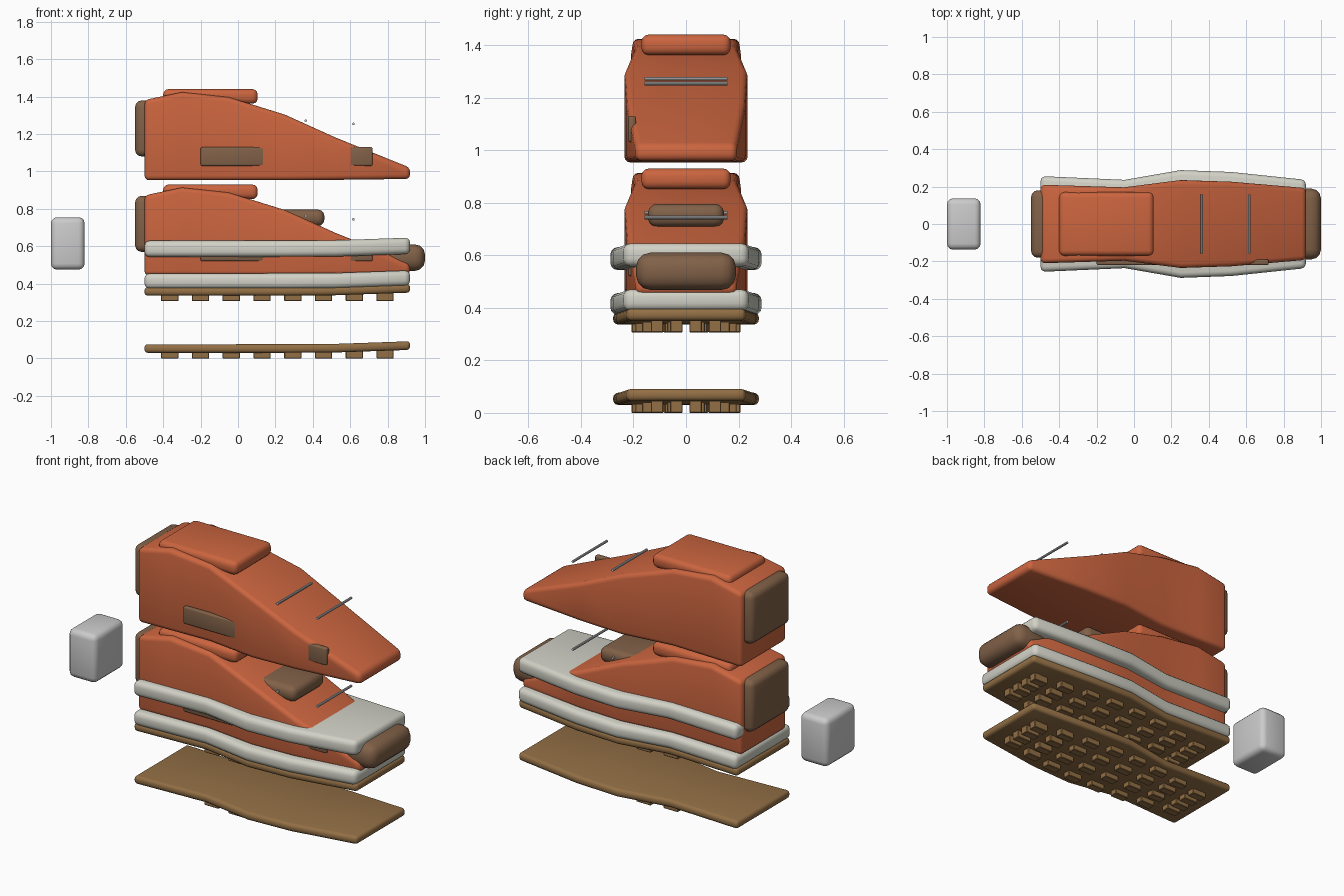
import bpy, bmesh, math
from mathutils import Matrix, Vector

if "Cube" in bpy.data.objects:
    bpy.data.objects.remove(bpy.data.objects["Cube"])


def material(name, rgb):
    m = bpy.data.materials.new(name)
    m.diffuse_color = (*rgb, 1)
    m.use_nodes = True
    m.node_tree.nodes["Principled BSDF"].inputs["Base Color"].default_value = m.diffuse_color
    return m


ORANGE = material("orange_fabric", (0.60, 0.13, 0.05))
BROWN = material("brown_leather", (0.22, 0.12, 0.065))
TAN = material("tan_rubber", (0.29, 0.16, 0.06))
WHITE = material("off_white_foam", (0.64, 0.64, 0.57))


def finish(name, bm, mat, bevel=0, segs=3):
    bmesh.ops.recalc_face_normals(bm, faces=bm.faces)
    if bevel:
        edges = [e for e in bm.edges if e.calc_face_angle(0) > 0.6]
        bmesh.ops.bevel(bm, geom=edges, offset=bevel, segments=segs,
                        profile=0.5, affect='EDGES', clamp_overlap=True)
    me = bpy.data.meshes.new(name)
    bm.to_mesh(me)
    bm.free()
    me.shade_smooth()
    me.set_sharp_from_angle(angle=math.radians(32))
    ob = bpy.data.objects.new(name, me)
    bpy.context.collection.objects.link(ob)
    if mat:
        me.materials.append(mat)
    return ob


def loft(name, stations, mat, bevel, dz=0):
    """Rectangular sections (x, half width, bottom, top) joined along x."""
    bm = bmesh.new()
    rings = [[bm.verts.new((x, y, z + dz)) for y, z in
              ((-w, b), (w, b), (w, t), (-w, t))] for x, w, b, t in stations]
    for r, s in zip(rings, rings[1:]):
        for i in range(4):
            j = (i + 1) % 4
            bm.faces.new((r[i], r[j], s[j], s[i]))
    bm.faces.new(rings[0])
    bm.faces.new(rings[-1])
    return finish(name, bm, mat, bevel)


def add_box(bm, lo, hi):
    lo, hi = Vector(lo), Vector(hi)
    bmesh.ops.create_cube(bm, size=1, matrix=Matrix.Translation((lo + hi) / 2)
                          @ Matrix.Diagonal((*(hi - lo), 1)))


def box(name, lo, hi, mat, bevel, dz=0):
    bm = bmesh.new()
    add_box(bm, lo, hi)
    ob = finish(name, bm, mat, bevel)
    ob.location.z = dz
    return ob


def lace(name, x, z):
    bm = bmesh.new()
    bmesh.ops.create_cone(bm, cap_ends=True, segments=10, radius1=0.007,
                          radius2=0.007, depth=0.315,
                          matrix=Matrix.Translation((x, 0, z))
                          @ Matrix.Rotation(math.pi / 2, 4, 'X'))
    finish(name, bm, None)


# Plan shape of the sole: x, half width, toe lift
PLAN = [(-0.5, 0.245, 0), (-0.05, 0.225, 0), (0.25, 0.277, 0),
        (0.52, 0.267, 0.002), (0.92, 0.225, 0.016)]


def slab(name, z, thick, grow, mat, bevel):
    return loft(name, [(x, w + grow, z + l, z + l + thick) for x, w, l in PLAN],
                mat, bevel)


# Outsoles with rows of tread lugs
for tag, dz in (("loose", 0), ("fitted", 0.306)):
    slab("outsole_" + tag, 0.03 + dz, 0.046, 0, TAN, 0.018)
    bm = bmesh.new()
    for i in range(8):
        x = -0.365 + 0.1645 * i
        reach = 0.11 + 0.075 * math.sin(math.pi * i / 7)
        for k in (-1, -1 / 3, 1 / 3, 1):
            y = k * reach
            add_box(bm, (x - 0.046, y - 0.024, dz),
                    (x + 0.046, y + 0.024, dz + 0.05))
    finish("tread_lugs_" + tag, bm, TAN, 0.003, 1)

# Midsole foam layers
slab("midsole_lower", 0.373, 0.082, 0.011, WHITE, 0.028)
slab("midsole_upper", 0.543, 0.087, 0.011, WHITE, 0.028)

# Uppers with collar, heel counter, side patches and laces
UPPER = [(-0.5, 0.21, 0.953, 1.382), (-0.3, 0.204, 0.953, 1.424),
         (-0.05, 0.196, 0.953, 1.397), (0.25, 0.235, 0.953, 1.304),
         (0.52, 0.226, 0.955, 1.182), (0.92, 0.192, 0.96, 1.02)]
for tag, dz in (("loose", 0), ("fitted", -0.51)):
    loft("upper_" + tag, UPPER, ORANGE, 0.024, dz)
    box("collar_" + tag, (-0.4, -0.17, 1.362), (0.105, 0.17, 1.44), ORANGE, 0.028, dz)
    box("heel_counter_" + tag, (-0.55, -0.18, 1.08), (-0.43, 0.18, 1.38), BROWN, 0.035, dz)
    box("side_patch_" + tag, (-0.2, -0.22, 1.03), (0.15, -0.19, 1.13), BROWN, 0.009, dz)
    box("toe_patch_" + tag, (0.6, -0.22, 1.03), (0.72, -0.19, 1.13), BROWN, 0.009, dz)
    lace("lace_back_" + tag, 0.362, 1.272 + dz)
    lace("lace_front_" + tag, 0.617, 1.254 + dz)

# Tongue, toe cap and the separate heel insert
box("tongue", (0.0, -0.145, 0.708), (0.462, 0.145, 0.796), BROWN, 0.035)
box("toe_cap", (0.78, -0.19, 0.468), (1.0, 0.19, 0.61), BROWN, 0.055)
box("heel_insert", (-1.0, -0.137, 0.475), (-0.82, 0.137, 0.755), None, 0.032)
